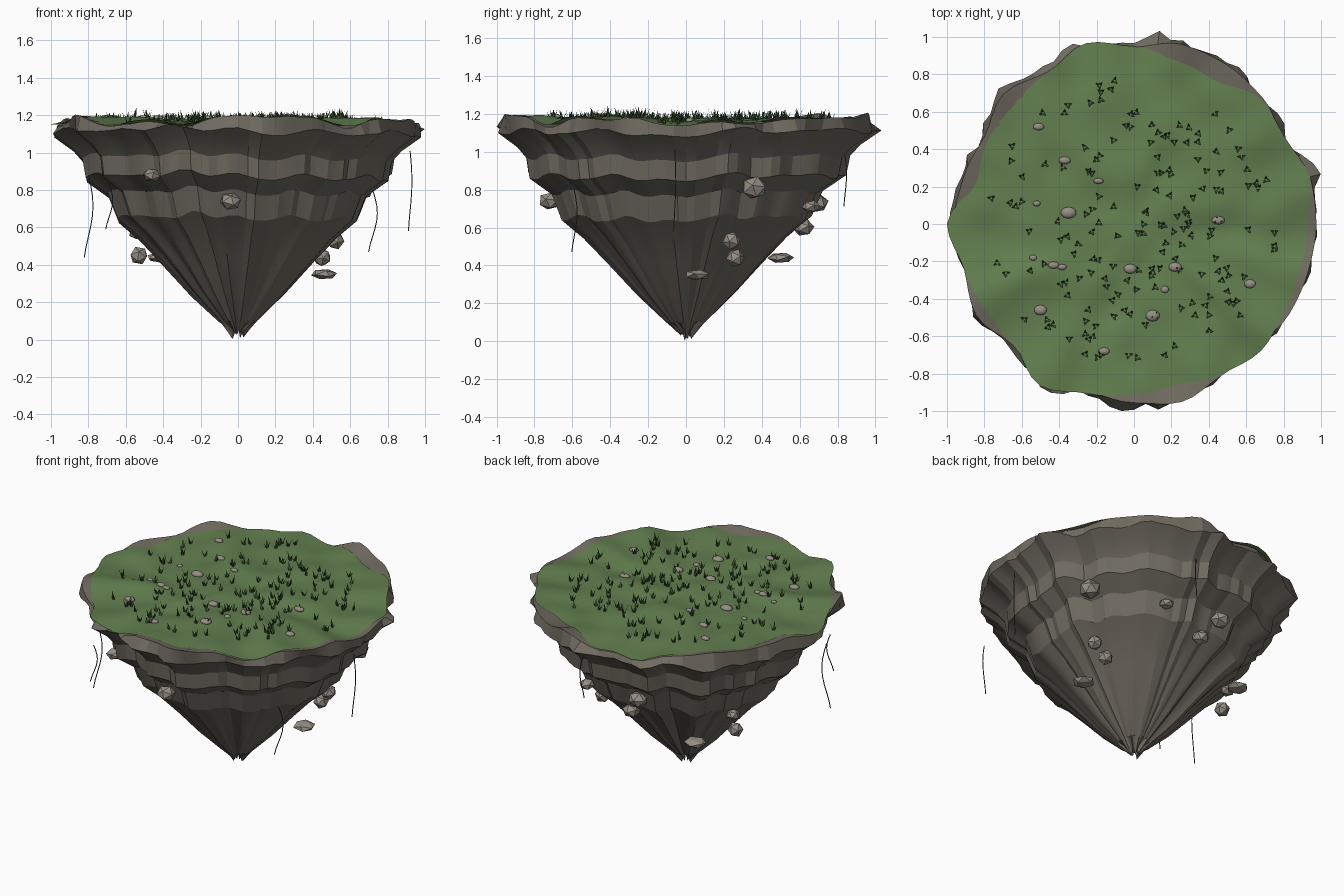
import bpy, bmesh, math, random
from mathutils import Vector, Matrix, noise

if "Cube" in bpy.data.objects:
    bpy.data.objects.remove(bpy.data.objects["Cube"])

random.seed(4)
SEG = 96


def material(name, rgb):
    m = bpy.data.materials.new(name)
    m.diffuse_color = (*rgb, 1)
    m.use_nodes = True
    m.node_tree.nodes["Principled BSDF"].inputs["Base Color"].default_value = m.diffuse_color
    return m


ROCK = material("rock", (0.165, 0.148, 0.12))
STONE = material("stone", (0.31, 0.275, 0.235))
GRASS = material("grass", (0.125, 0.215, 0.08))
BLADE = material("blade", (0.05, 0.1, 0.03))
VINE = material("vine", (0.06, 0.1, 0.07))


def finish(name, bm, mat, smooth=None):
    me = bpy.data.meshes.new(name)
    bm.normal_update()
    bm.to_mesh(me)
    bm.free()
    ob = bpy.data.objects.new(name, me)
    bpy.context.collection.objects.link(ob)
    me.materials.append(mat)
    if smooth:
        bpy.ops.object.select_all(action='DESELECT')
        ob.select_set(True)
        bpy.context.view_layer.objects.active = ob
        bpy.ops.object.shade_smooth_by_angle(angle=math.radians(smooth))
    return ob


def sample(table, a):
    # smooth periodic lookup of a radius table
    t = a / math.tau * len(table)
    i, f = int(t), t - int(t)
    f = f * f * (3 - 2 * f)
    n = len(table)
    return table[i % n] * (1 - f) + table[(i + 1) % n] * f


def wobble(a, z, freq, seed):
    return noise.noise(Vector((math.cos(a) * freq, math.sin(a) * freq, z + seed)))


# Outlines seen from the top, every 15 degrees
rock_out = [.99, .99, .93, .98, 1.0, 1.01, .96, .99, .95, 1.0, .94, .96,
            .98, .955, .99, .93, .98, .94, .97, 1.0, .95, .94, .975, .98]
grass_out = [.93, .97, .93, .95, .88, .90, .95, 1.0, .93, .91, .90, .87,
             1.0, .94, .92, .91, 1.0, .94, .91, .89, .93, .96, .93, .92]


def bridge_rings(bm, rings):
    for lo, hi in zip(rings, rings[1:]):
        for i in range(SEG):
            j = (i + 1) % SEG
            bm.faces.new((lo[i], lo[j], hi[j], hi[i]))


def turf_z(x, y):
    # gentle bumps, wavier towards the rim
    a, r = math.atan2(y, x) % math.tau, math.hypot(x, y)
    return (1.168 + .025 * noise.noise(Vector((x * 5, y * 5, 2)))
            + .06 * r ** 2 * wobble(a, 0, 3.5, 6))


# Layered rock cone: steep bands alternating with undercuts
profile = [(0.025, .03), (.10, .10), (.25, .25), (.42, .40), (.555, .525), (.65, .635), (.785, .685),
           (.87, .80), (.975, .815), (1.035, .865), (1.11, .965), (1.155, .98)]
bm = bmesh.new()
rings = []
for k, (z, r) in enumerate(profile):
    ring = []
    w = min(1, .35 + .65 * z)
    for i in range(SEG):
        a = math.tau * i / SEG
        ro, gr = sample(rock_out, a), sample(grass_out, a)
        flute = .05 * wobble(a, z * .8, 5, 3) + .045 * wobble(a, z * .4, 11, 5)
        rad = r * (1 + w * (ro / .965 - 1) + flute)
        zz = z + .055 * wobble(a, z * .3, 4, 9) * min(1, z * 3)
        if k == 0:
            zz = max(.003, .035 + .07 * wobble(a, 0, 2.5, 1))
        if k == len(profile) - 1:
            # rim follows the turf, rising where rock shows beyond it
            rad = ro * .985
            zz = turf_z(rad * math.cos(a), rad * math.sin(a)) + .3 * max(0, ro - gr) - .012
        ring.append(bm.verts.new((rad * math.cos(a), rad * math.sin(a), zz)))
    rings.append(ring)
# lip turning in under the turf
rings.append([bm.verts.new((v.co.x * .86, v.co.y * .86,
                            turf_z(v.co.x * .86, v.co.y * .86) - .015)) for v in rings[-1]])
bridge_rings(bm, rings)
# hollow tip
tip = bm.verts.new((0, 0, .08))
for i in range(SEG):
    bm.faces.new((rings[0][(i + 1) % SEG], rings[0][i], tip))
finish("rock_body", bm, ROCK, 17)

# Turf disc
bm = bmesh.new()
rings = []
for k in range(14, 0, -1):
    ring = []
    for i in range(SEG):
        a = math.tau * i / SEG
        r = sample(grass_out, a) * k / 14
        x, y = r * math.cos(a), r * math.sin(a)
        ring.append(bm.verts.new((x, y, turf_z(x, y))))
    rings.append(ring)
bridge_rings(bm, rings)
mid = bm.verts.new((0, 0, turf_z(0, 0)))
for i in range(SEG):
    bm.faces.new((rings[-1][i], rings[-1][(i + 1) % SEG], mid))
finish("turf", bm, GRASS, 40)

# Grass tufts: small clumps of three leaning blades
bm = bmesh.new()
for _ in range(170):
    a, r = random.uniform(0, math.tau), .78 * random.random() ** .6
    cx, cy = r * math.cos(a), r * math.sin(a)
    spin = random.uniform(0, math.tau)
    for b in range(3):
        d = spin + b * math.tau / 3 + random.uniform(-.4, .4)
        out = Vector((math.cos(d), math.sin(d), 0))
        side = Vector((-out.y, out.x, 0)) * .009
        base = Vector((cx, cy, turf_z(cx, cy) - .004)) + out * .004
        top = base + out * .02 + Vector((0, 0, random.uniform(.035, .058)))
        bm.faces.new([bm.verts.new(p) for p in (base - side, base + side, top)])
finish("grass_tufts", bm, BLADE)

# Pebbles lying on the turf: x, y, size
pebbles = [(-.51, .52, .03), (-.37, .34, .033), (-.19, .23, .027), (-.52, .11, .02),
           (-.35, .06, .042), (.45, .02, .036), (-.02, -.24, .035), (.22, -.23, .035),
           (-.54, -.18, .02), (-.43, -.22, .03), (-.385, -.23, .025), (.165, -.35, .022),
           (-.5, -.46, .035), (.1, -.49, .038), (-.16, -.68, .03), (.62, -.32, .032)]
bm = bmesh.new()
for x, y, s in pebbles:
    m = (Matrix.Translation((x, y, turf_z(x, y) + .004))
         @ Matrix.Diagonal((s, s * random.uniform(.55, .9), s * .5, 1)))
    bmesh.ops.create_icosphere(bm, subdivisions=2, radius=1, matrix=m)
finish("pebbles", bm, STONE, 60)

# Loose faceted rocks hovering around the cone: x, y, z, size, flatness
loose = [(.66, .36, .81, .07, .9), (-.12, .69, .73, .065, .8), (.06, .58, .66, .05, .6),
         (-.02, .62, .60, .058, .8), (.29, .66, .71, .05, .7), (.52, .24, .53, .05, 1),
         (.45, .26, .44, .05, 1), (.46, .06, .35, .072, .4), (-.54, .26, .57, .045, .8),
         (-.53, .22, .45, .05, 1), (-.42, .5, .44, .072, .4), (-.46, -.68, .88, .055, .65),
         (-.04, -.72, .74, .06, .8)]
for n, (x, y, z, s, flat) in enumerate(loose):
    bm = bmesh.new()
    m = (Matrix.Translation((x, y, z)) @ Matrix.Diagonal((s, s, s * flat, 1))
         @ Matrix.Rotation(random.uniform(0, 6), 4, 'Z') @ Matrix.Rotation(.4, 4, 'X'))
    bmesh.ops.create_icosphere(bm, subdivisions=1, radius=1, matrix=m)
    finish(f"loose_rock_{n}", bm, STONE)

# Hanging vines: x, y, top, bottom, sway
vines = [(-.80, -.38, .88, .44, .025), (-.69, -.58, .84, .59, .02), (.72, -.59, .80, .47, .025),
         (.92, -.06, 1.01, .58, .01), (.2, .84, .98, .71, .012)]
for n, (x, y, top, bot, sway) in enumerate(vines):
    cu = bpy.data.curves.new(f"vine_{n}", 'CURVE')
    cu.dimensions = '3D'
    cu.bevel_depth, cu.bevel_resolution = .003, 0
    sp = cu.splines.new('POLY')
    sp.points.add(8)
    for k, p in enumerate(sp.points):
        t = k / 8
        off = sway * math.sin(t * 4.2)
        p.co = (x + off, y + off * .6, top + (bot - top) * t, 1)
    ob = bpy.data.objects.new(f"vine_{n}", cu)
    bpy.context.collection.objects.link(ob)
    cu.materials.append(VINE)
